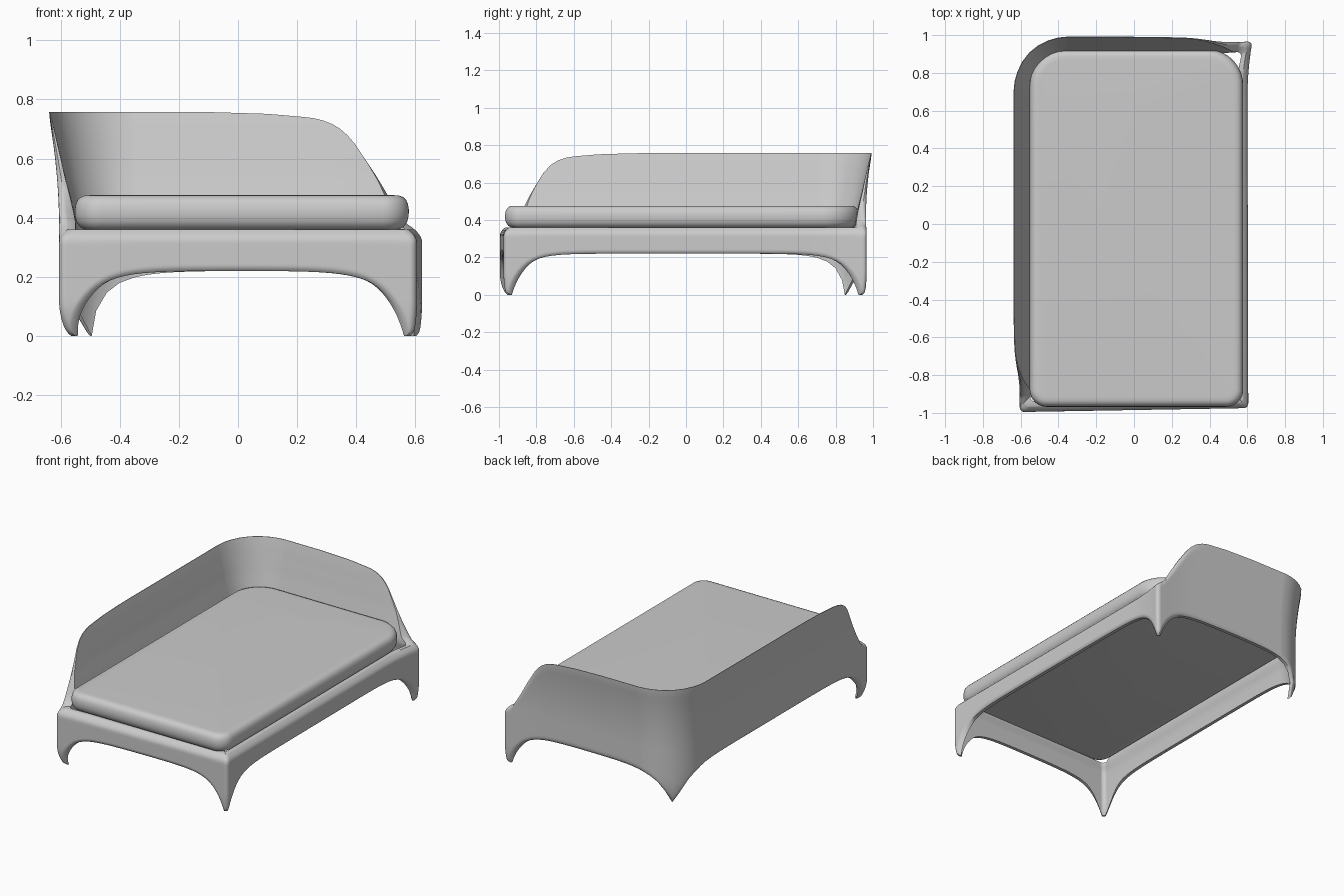
import bpy
import bmesh
import math
from mathutils import Vector

cube = bpy.data.objects.get("Cube")
if cube:
    bpy.data.objects.remove(cube, do_unlink=True)

grey = bpy.data.materials.new("light grey")
grey.use_nodes = True
grey.diffuse_color = (0.6, 0.6, 0.6, 1)
bsdf = next(n for n in grey.node_tree.nodes if n.type == 'BSDF_PRINCIPLED')
bsdf.inputs["Base Color"].default_value = (0.6, 0.6, 0.6, 1)


def smooth(t):
    t = min(1, max(0, t))
    return t * t * (3 - 2 * t)


def lookup(table, v):
    """Smoothed-free linear interpolation in an ascending table."""
    if v <= table[0][0]:
        return table[0][1]
    for (a, p), (b, q) in zip(table, table[1:]):
        if v <= b:
            return p + (q - p) * (v - a) / (b - a)
    return table[-1][1]


def outline(corners, side_steps, arc_steps=8):
    """Counter-clockwise rounded rectangle; sides are sampled densely near corners."""
    arcs = []
    for i, (x, y, r) in enumerate(corners):
        c = Vector((x - math.copysign(r, x), y - math.copysign(r, y)))
        start = math.pi * (1 + i / 2)
        arcs.append([c + r * Vector((math.cos(start + a), math.sin(start + a)))
                     for a in (math.pi / 2 * k / arc_steps for k in range(arc_steps + 1))])
    pts = []
    for i, arc in enumerate(arcs):
        pts += arc
        end, nxt = arc[-1], arcs[(i + 1) % 4][0]
        for k in range(1, side_steps):
            pts.append(end.lerp(nxt, (1 - math.cos(math.pi * k / side_steps)) / 2))
    return pts


def loft(name, rings, closed):
    """Join equal rings with quads; closed wraps the last ring to the first, else cap."""
    bm = bmesh.new()
    rows = [[bm.verts.new(p) for p in ring] for ring in rings]
    n = len(rows[0])
    for a, b in zip(rows, rows[1:] + (rows[:1] if closed else [])):
        for k in range(n):
            bm.faces.new((a[k], a[(k + 1) % n], b[(k + 1) % n], b[k]))
    if not closed:
        bm.faces.new(rows[0][::-1])
        bm.faces.new(rows[-1])
    bmesh.ops.recalc_face_normals(bm, faces=bm.faces)
    mesh = bpy.data.meshes.new(name)
    bm.to_mesh(mesh)
    bm.free()
    mesh.materials.append(grey)
    obj = bpy.data.objects.new(name, mesh)
    bpy.context.collection.objects.link(obj)
    bpy.ops.object.select_all(action='DESELECT')
    bpy.context.view_layer.objects.active = obj
    obj.select_set(True)
    bpy.ops.object.shade_smooth_by_angle(angle=math.radians(40))
    return obj


# Shell: rails, legs and the wrapping backrest as one swept section
SEAT, RAIL, BACK = 0.36, 0.22, 0.757
plan = [(-0.605, -0.995, 0.025), (0.605, -0.975, 0.025),
        (0.6, 0.957, 0.025), (-0.602, 0.957, 0.25)]
feet = [Vector(p) for p in ((-0.6, -0.99), (0.6, -0.97), (0.595, 0.952), (-0.53, 0.882))]

# Height of the top edge by distance from the open ends of the backrest
top_edge = [(0, SEAT), (0.045, 0.395), (0.1, 0.48), (0.16, 0.575), (0.21, 0.655),
            (0.24, 0.689), (0.27, 0.712), (0.31, 0.728), (0.35, 0.738), (0.5, 0.751),
            (0.7, BACK)]
# Thickness of the shell by height
thickness = [(0, 0.018), (0.22, 0.032), (0.31, 0.04), (0.35, 0.056), (0.38, 0.056),
             (0.42, 0.05), (0.48, 0.038), (0.55, 0.025), (0.65, 0.014), (BACK, 0.006)]


def flare(z):
    return -0.038 * max(0, (z - SEAT) / (BACK - SEAT)) ** 2


def section(p):
    d = min((p - f).length for f in feet)
    low = RAIL * (1 - math.exp(-max(0, d - 0.012) / 0.08))
    high = lookup(top_edge, min(p.y + 0.97, 0.6 - p.x))
    inward = Vector((-math.copysign(smooth((abs(p.x) - 0.4) / 0.2), p.x),
                     -math.copysign(smooth((abs(p.y) - 0.76) / 0.19), p.y)))
    # the back corner on the open side splays outwards
    q = max(0, 1 - (p - feet[2]).length / 0.28) ** 2
    base = p + q * Vector((0.026, 0.01))
    tuck = 0.03 if p.x < 0 else 0.01
    steps = 24
    levels = [low + (high - low) * (1 - math.cos(math.pi * k / steps)) / 2
              for k in range(steps + 1)]
    outer, inner = [], []
    for z in levels:
        foot = tuck * max(0, 1 - z / 0.12) ** 2
        t = lookup(thickness, z)
        skin = flare(z) + foot
        rounding = 0.5 * t * max(0, 1 - (high - z) / 0.045) ** 2
        rounding += 0.01 * max(0, 1 - (z - low) / 0.02) ** 2
        for column, offset in ((outer, skin + rounding), (inner, skin + t)):
            xy = base + inward * offset
            column.append(Vector((xy.x, xy.y, z)))
    return outer + inner[::-1]


loft("backrest_frame_and_legs", [section(p) for p in outline(plan, 48)], True)

# Mattress: rounded slab with soft edges
pad = [(-0.552, -0.968, 0.09), (0.578, -0.968, 0.09),
       (0.578, 0.925, 0.19), (-0.552, 0.925, 0.19)]
edge = [(0.055, 0.357), (0.035, 0.36), (0.018, 0.368), (0.006, 0.385), (0.001, 0.405),
        (0, 0.425), (0.003, 0.445), (0.009, 0.459), (0.02, 0.47), (0.035, 0.475),
        (0.055, 0.476)]
rings = []
for inset, z in edge:
    shape = [(x - math.copysign(inset, x), y - math.copysign(inset, y), r - inset)
             for x, y, r in pad]
    rings.append([Vector((p.x, p.y, z)) for p in outline(shape, 4, 10)])
loft("mattress", rings, False)
